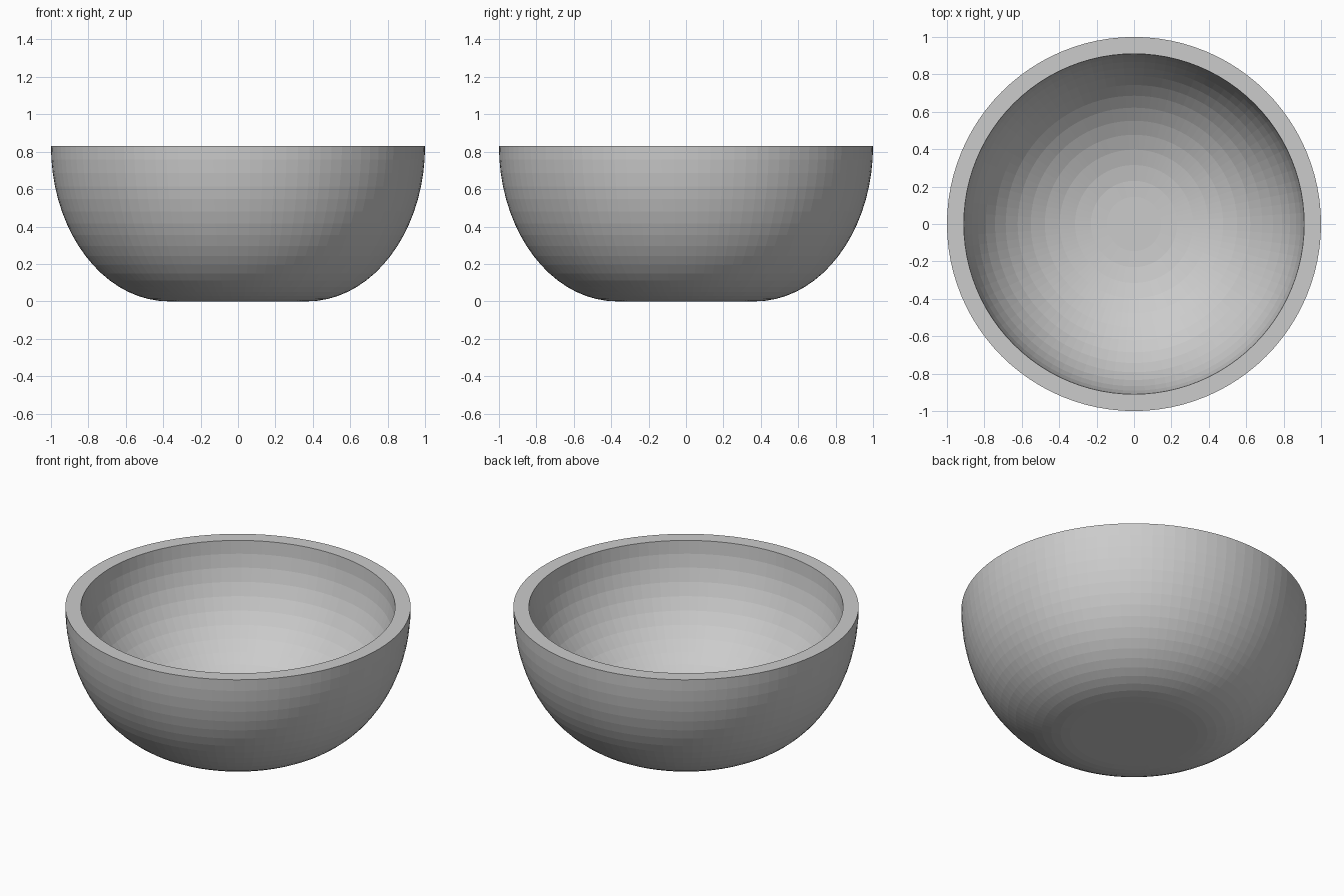
import bpy, bmesh
from math import sin, cos, pi

if "Cube" in bpy.data.objects:
    bpy.data.objects.remove(bpy.data.objects["Cube"])

SIDES = 96
TOP = 0.83


def quarter(flat_r, rim_r, depth, steps):
    """Quarter-ellipse profile from the flat bottom edge up to the rim."""
    return [(flat_r + (rim_r - flat_r) * sin(pi / 2 * i / steps),
             TOP - depth * cos(pi / 2 * i / steps)) for i in range(steps + 1)]


def lathe(name, profile):
    """Spin an (r, z) profile about z and cap both ends."""
    bm = bmesh.new()
    rings = [[bm.verts.new((r * cos(2 * pi * k / SIDES), r * sin(2 * pi * k / SIDES), z))
              for k in range(SIDES)] for r, z in profile]
    for a, b in zip(rings, rings[1:]):
        for k in range(SIDES):
            n = (k + 1) % SIDES
            bm.faces.new((a[k], a[n], b[n], b[k]))
    bm.faces.new(rings[0][::-1])
    bm.faces.new(rings[-1])
    bmesh.ops.recalc_face_normals(bm, faces=bm.faces)
    mesh = bpy.data.meshes.new(name)
    bm.to_mesh(mesh)
    bm.free()
    obj = bpy.data.objects.new(name, mesh)
    bpy.context.collection.objects.link(obj)
    return obj


# Basin: outer wall up, flat rim, inner wall down to the floor
outer = quarter(0.37, 1.0, TOP, 18)
inner = quarter(0.145, 0.91, 0.74, 14)
lathe("basin", outer + inner[::-1])

# Pale drain disc set flush in the floor
drain = lathe("drain", [(0.145, 0.086), (0.145, 0.093)])
mat = bpy.data.materials.new("pale_metal")
mat.diffuse_color = (0.8, 0.8, 0.83, 1)
mat.use_nodes = True
mat.node_tree.nodes["Principled BSDF"].inputs["Base Color"].default_value = mat.diffuse_color
drain.data.materials.append(mat)
